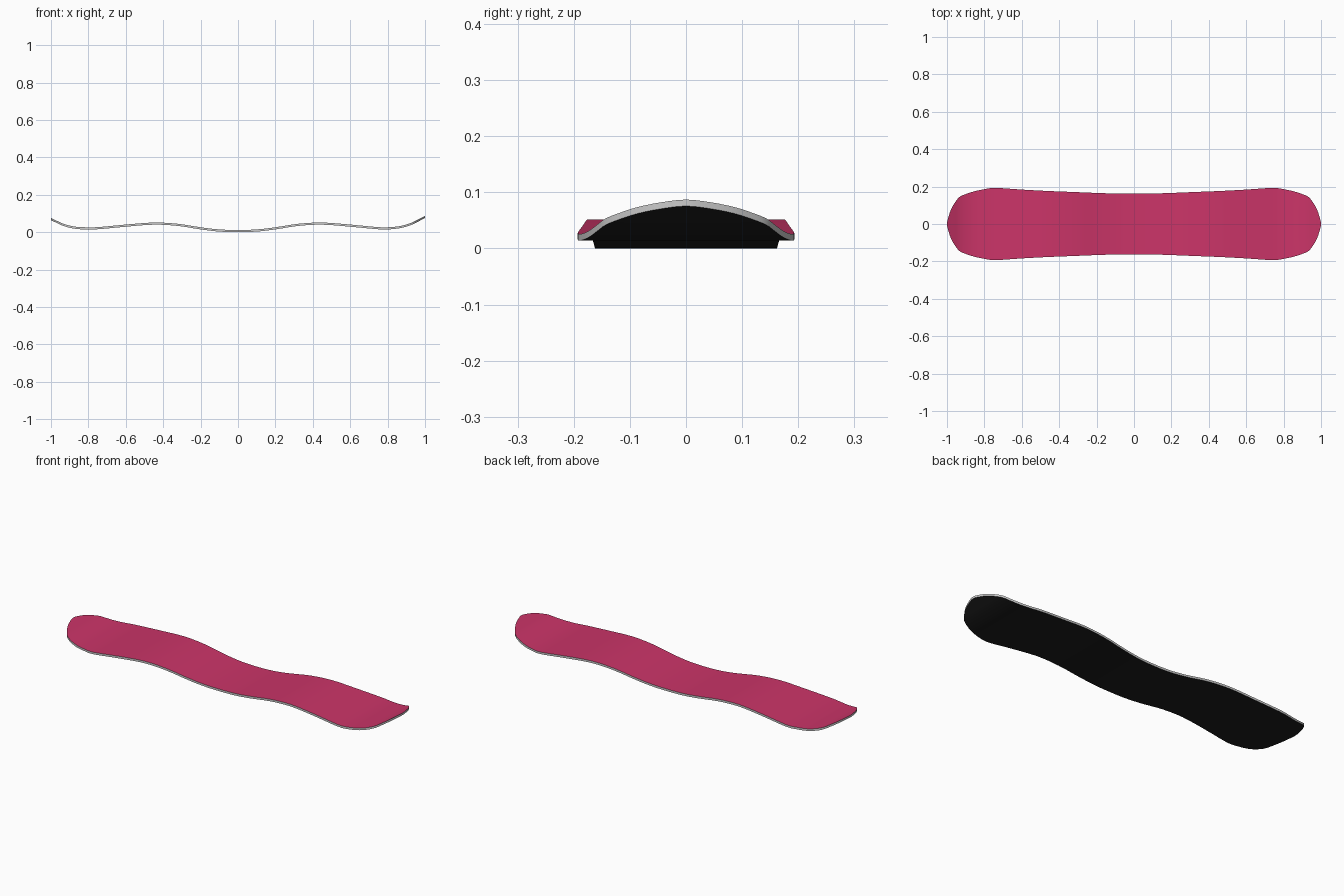
import bpy, bmesh

if "Cube" in bpy.data.objects:
    bpy.data.objects.remove(bpy.data.objects["Cube"])

THICK = 0.0115
LEFT_TIP_DROP = 0.012   # the tail rises a little less than the nose

# Half board stations: distance from centre, half width, underside height
HALF = [(0.0, 0.162, 0.0), (0.1, 0.163, 0.003), (0.2, 0.166, 0.0145), (0.32, 0.171, 0.033),
        (0.45, 0.176, 0.040), (0.6, 0.184, 0.029), (0.74, 0.193, 0.016), (0.80, 0.186, 0.0145),
        (0.86, 0.173, 0.020), (0.905, 0.158, 0.031), (0.935, 0.143, 0.042), (0.955, 0.118, 0.052),
        (0.975, 0.085, 0.0625), (0.99, 0.045, 0.0705), (1.0, 0.0, 0.0755)]


def left(p):
    t = max(0.0, (p[0] - 0.8) / 0.2)
    return (-p[0], p[1], p[2] - LEFT_TIP_DROP * t)


def smooth(pts, steps=3):
    """Catmull-Rom curve through the stations."""
    mirror = lambda p: (p[0], -p[1], p[2])
    p = [mirror(pts[1])] + pts + [mirror(pts[-2])]
    out = []
    for i in range(1, len(p) - 2):
        for s in range(steps):
            t = s / steps
            out.append(tuple(0.5 * (2 * b + (c - a) * t + (2 * a - 5 * b + 4 * c - d) * t * t
                                    + (3 * b - a - 3 * c + d) * t ** 3)
                             for a, b, c, d in zip(*p[i - 1:i + 3])))
    return out + [pts[-1]]


stations = smooth([left(p) for p in HALF[:0:-1]] + HALF)


def finish(name, bm, color=None):
    bmesh.ops.remove_doubles(bm, verts=bm.verts, dist=1e-5)
    me = bpy.data.meshes.new(name)
    bm.to_mesh(me)
    bm.free()
    ob = bpy.data.objects.new(name, me)
    bpy.context.collection.objects.link(ob)
    for f in me.polygons:
        f.use_smooth = True
    if color:
        mat = bpy.data.materials.new(name + "_colour")
        mat.diffuse_color = color
        mat.use_nodes = True
        mat.node_tree.nodes["Principled BSDF"].inputs["Base Color"].default_value = mat.diffuse_color
        me.materials.append(mat)
    return ob


def strip(bm, rows, flip=False, closed=False):
    """Bridge neighbouring rows of points with quads (triangles at the tips)."""
    vs = [[bm.verts.new(c) for c in r] for r in rows]
    pairs = list(zip(vs, vs[1:])) + ([(vs[-1], vs[0])] if closed else [])
    for a, b in pairs:
        for j in range(len(a) - 1):
            quad = [a[j], b[j], b[j + 1], a[j + 1]]
            bm.faces.new(quad[::-1] if flip else quad)


def sheet(name, lift, flip, color):
    bm = bmesh.new()
    strip(bm, [[(x, w * k, z + lift) for k in (-1, -0.5, 0, 0.5, 1)] for x, w, z in stations], flip)
    bmesh.ops.dissolve_degenerate(bm, dist=1e-6, edges=bm.edges)
    finish(name, bm, color)


# Pink top sheet and black base
sheet("top_sheet", THICK, False, (0.60, 0.035, 0.14, 1))
sheet("base_sheet", 0.0, True, (0.012, 0.012, 0.012, 1))

# Grey sidewall running round the whole outline
loop = [(x, -w, z) for x, w, z in stations] + [(x, w, z) for x, w, z in stations[-2:0:-1]]
bm = bmesh.new()
strip(bm, [[(x, y, z), (x, y, z + THICK)] for x, y, z in loop], closed=True)
finish("sidewall", bm)
